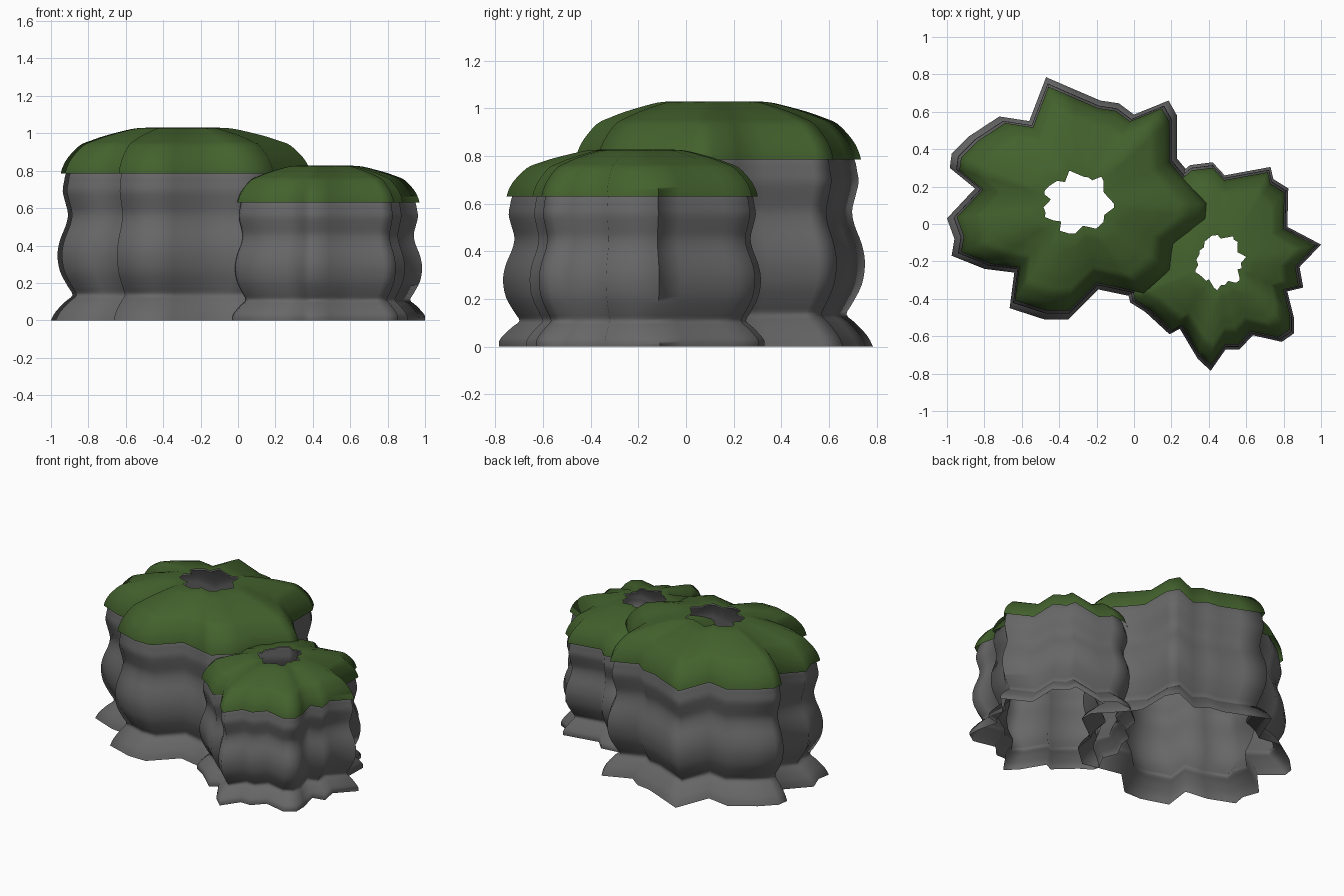
import bpy, bmesh

if "Cube" in bpy.data.objects:
    bpy.data.objects.remove(bpy.data.objects["Cube"])

def material(name, rgb):
    m = bpy.data.materials.new(name)
    m.diffuse_color = (*rgb, 1)
    m.use_nodes = True
    m.node_tree.nodes["Principled BSDF"].inputs["Base Color"].default_value = m.diffuse_color
    return m

STONE = material("grey stone", (0.135, 0.135, 0.135))
MOSS = material("green moss", (0.056, 0.12, 0.026))

# Jagged ground outlines (x, y), read clockwise from the top view
BIG = [(-.47, .785), (-.32, .72), (-.18, .66), (-.08, .645), (0, .585), (.185, .66), (.23, .58),
       (.23, .35), (.33, .23), (.445, .11), (.445, .02), (.25, -.125), (.23, -.275), (.08, -.41),
       (0, -.39), (-.19, -.35), (-.35, -.51), (-.48, -.51), (-.665, -.45), (-.64, -.26), (-.8, -.24),
       (-.975, -.17), (-.96, -.08), (-1, .03), (-.85, .19), (-.985, .30), (-.975, .375),
       (-.88, .47), (-.72, .575), (-.56, .55)]
SMALL = [(.42, .33), (.485, .26), (.73, .305), (.745, .24), (.825, .19), (.82, -.015), (1, -.11),
         (.885, -.23), (.905, -.34), (.82, -.36), (.855, -.5), (.855, -.585), (.79, -.63),
         (.635, -.595), (.565, -.67), (.49, -.67), (.41, -.785), (.34, -.72), (.245, -.56),
         (.19, -.59), (.06, -.47), (-.02, -.42), (-.03, -.38), (.03, -.27), (-.01, -.17),
         (.05, -.06), (.06, .02), (.14, .08), (.16, .2), (.3, .315)]

# Vertical profiles: (outline scale, height)
BODY = [(1, 0), (.965, .045), (.89, .10), (.835, .135), (.87, .18), (.93, .26), (.95, .35), (.93, .43),
        (.885, .51), (.87, .57), (.89, .63), (.91, .69), (.90, .74), (.885, .785), (.83, .855),
        (.75, .922), (.56, .972), (.40, 1.002), (.27, 1.018)]
CAP = [(.925, .785), (.91, .82), (.87, .87), (.78, .935), (.69, .962), (.585, .987),
       (.42, 1.017), (.34, 1.027), (.26, 1.03)]

def smooth(pts, n=3):
    """Catmull-Rom interpolation of a profile."""
    out = []
    for i in range(len(pts) - 1):
        p = [pts[max(0, min(len(pts) - 1, i + k))] for k in (-1, 0, 1, 2)]
        for j in range(n):
            t = j / n
            out.append(tuple(.5 * (2 * b + (c - a) * t + (2 * a - 5 * b + 4 * c - d) * t * t
                                   + (3 * b - a - 3 * c + d) * t ** 3)
                             for a, b, c, d in zip(*p)))
    return out + [pts[-1]]

def shell(name, outline, centre, profile, zscale, widen, mat):
    """Loft the outline up the profile, leaving both ends open."""
    bm = bmesh.new()
    cx, cy = centre
    rings = []
    for s, z in smooth(profile):
        s = min(1, s * widen)
        rings.append([bm.verts.new((cx + (x - cx) * s, cy + (y - cy) * s, z * zscale))
                      for x, y in outline])
    n = len(outline)
    for a, b in zip(rings, rings[1:]):
        for i in range(n):
            j = (i + 1) % n
            bm.faces.new((a[j], a[i], b[i], b[j]))
    me = bpy.data.meshes.new(name)
    bm.to_mesh(me)
    bm.free()
    me.materials.append(mat)
    ob = bpy.data.objects.new(name, me)
    bpy.context.collection.objects.link(ob)
    bpy.ops.object.select_all(action='DESELECT')
    ob.select_set(True)
    bpy.context.view_layer.objects.active = ob
    bpy.ops.object.shade_smooth_by_angle(angle=1.75)

# Two hollow rocks, each with a moss cap that has a hole in the top
for label, outline, centre, zs, widen in (("large", BIG, (-.302, .11), 1, 1.0),
                                          ("small", SMALL, (.457, -.2), .803, 1.022)):
    shell(label + "_rock_body", outline, centre, BODY, zs, widen, STONE)
    shell(label + "_moss_cap", outline, centre, CAP, zs, widen, MOSS)
